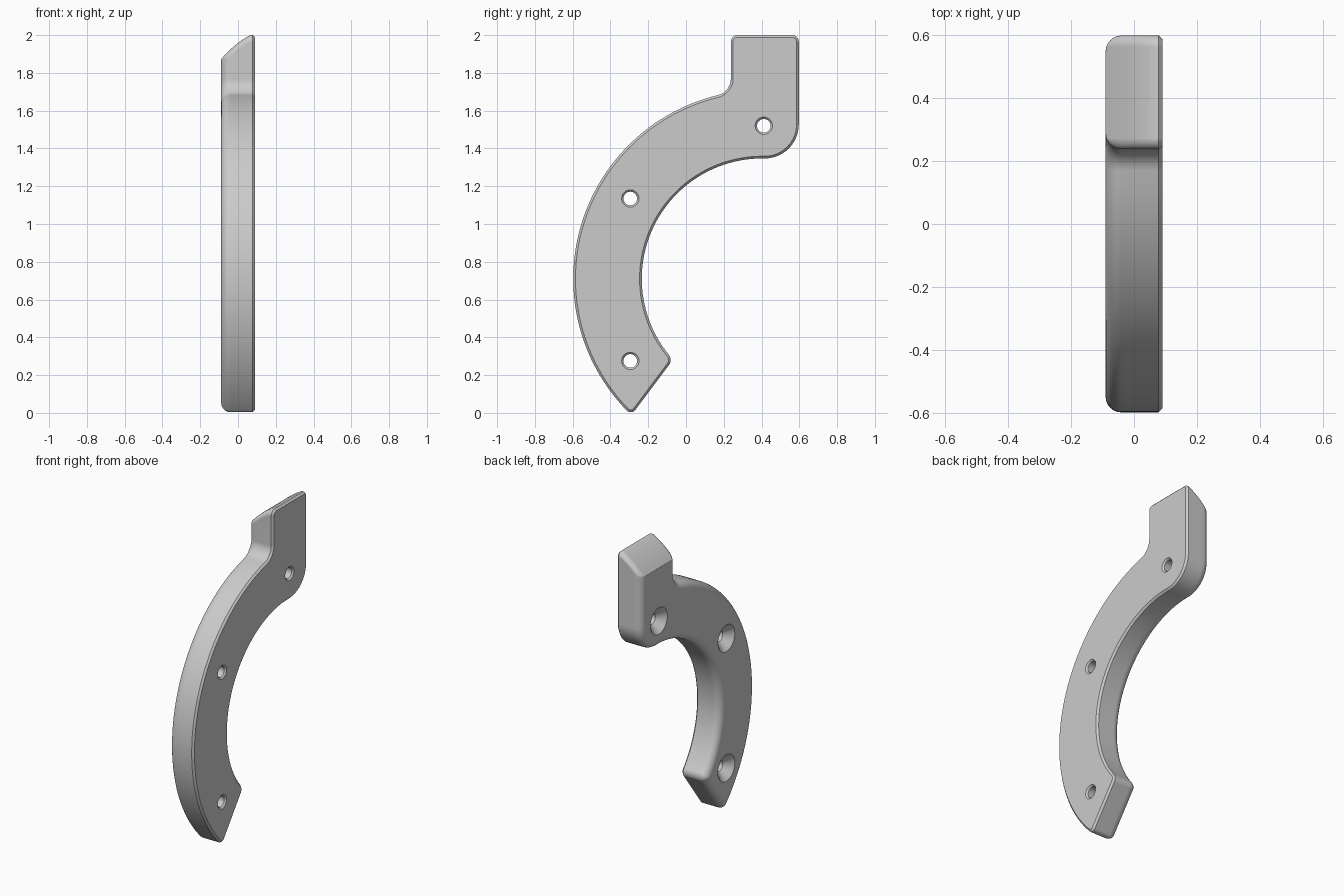
import bpy, bmesh, math
from mathutils import Vector

if "Cube" in bpy.data.objects:
    bpy.data.objects.remove(bpy.data.objects["Cube"], do_unlink=True)

HALF = 0.09                       # half thickness along x
CENTRE = Vector((0.403, 0.71))    # arc centre in (y, z)
R_OUT, R_IN = 1.0, 0.637
BACK, NECK = 0.597, 0.237         # y of the tab's two sides
ROUND = 0.05                      # soft edge radius on the -x face


def on_arc(r, a):
    return CENTRE + r * Vector((math.cos(a), math.sin(a)))


def angle_of(p):
    v = p - CENTRE
    return math.atan2(v.y, v.x) % math.tau


def arc(r, a0, a1, n):
    return [on_arc(r, a0 + (a1 - a0) * i / n) for i in range(n + 1)]


def corner(a, p, b, n=8):
    """Conic blend from a to b around the sharp corner p."""
    pts = []
    for i in range(n + 1):
        t = i / n
        wa, wp, wb = (1 - t) ** 2, math.sqrt(2) * t * (1 - t), t * t
        pts.append((a * wa + p * wp + b * wb) / (wa + wp + wb))
    return pts


def outline(d, top):
    """Bracket outline inset by d, with the tab ending at height top."""
    ro, ri = R_OUT - d, R_IN + d
    small = max(0.035 - d, 0.006)
    down, right = Vector((0, -1)), Vector((1, 0))
    # tab corners
    tr, tl = Vector((BACK - d, top)), Vector((NECK + d, top))
    pts = corner(tr + down * small, tr, tr - right * small)
    pts += corner(tl + right * small, tl, tl + down * small)
    # concave neck where the tab meets the outer arc
    y = NECK + d
    neck = Vector((y, CENTRE.y + math.sqrt(ro ** 2 - (y - CENTRE.x) ** 2)))
    t = 0.07 + d
    start = angle_of(neck) + t / ro
    pts += corner(neck - down * t, neck, on_arc(ro, start))
    # slanted lower end crossing both arcs
    along = Vector((0.6, 0.8))
    base = Vector((-0.175, 0.14)) + Vector((-0.8, 0.6)) * d
    b = (base - CENTRE).dot(along)
    q = (base - CENTRE).length_squared
    tip = base + along * (-b - math.sqrt(b * b - q + ro * ro))
    heel = base + along * (-b - math.sqrt(b * b - q + ri * ri))
    end = angle_of(tip) - small / ro
    pts += arc(ro, start, end, 64)[1:-1]
    pts += corner(on_arc(ro, end), tip, tip + along * small)
    inner = angle_of(heel) - small / ri
    pts += corner(heel - along * small, heel, on_arc(ri, inner))
    pts += arc(ri, inner, math.pi / 2, 48)[1:]
    # large rounded elbow
    elbow, t = Vector((BACK - d, CENTRE.y + ri)), 0.18 - d
    pts += corner(elbow - right * t, elbow, elbow - down * t, 14)
    return pts


def loft(name, stacks):
    """Closed solids from stacks of (x, outline) rings."""
    bm = bmesh.new()
    for rings in stacks:
        loops = [[bm.verts.new((x, p.x, p.y)) for p in pts] for x, pts in rings]
        for a, b in zip(loops, loops[1:]):
            n = len(a)
            for i in range(n):
                j = (i + 1) % n
                bm.faces.new((a[i], a[j], b[j], b[i]))
        bm.faces.new(loops[0])
        bm.faces.new(loops[-1])
    bmesh.ops.recalc_face_normals(bm, faces=bm.faces)
    mesh = bpy.data.meshes.new(name)
    bm.to_mesh(mesh)
    bm.free()
    obj = bpy.data.objects.new(name, mesh)
    bpy.context.collection.objects.link(obj)
    return obj


# Layers across the thickness: chamfer, straight wall, rounded edge
def top_at(x):
    u = max(0, 0.065 - x)
    return 2 - 0.5 * u - 2.1 * u * u


layers = [(HALF, 0.012, 1.988), (HALF - 0.012, 0, 2)]
layers += [(x, 0, top_at(x)) for x in (0.065, 0.045, 0.025, 0.005, -0.02)]
for i in range(9):
    a = math.pi / 2 * i / 8
    x = -HALF + ROUND * (1 - math.sin(a))
    layers.append((x, ROUND * (1 - math.cos(a)), top_at(x)))
bracket = loft("curved_bracket", [[(x, outline(d, top)) for x, d, top in layers]])

# Countersunk screw holes
profile = [(-0.1, 0.098), (-0.038, 0.036), (0.08, 0.036), (0.1, 0.056)]
stacks = []
for y, z in ((0.412, 1.52), (-0.295, 1.135), (-0.295, 0.275)):
    stacks.append([(x, [Vector((y + r * math.cos(k * math.tau / 40),
                                z + r * math.sin(k * math.tau / 40)))
                        for k in range(40)]) for x, r in profile])
cutter = loft("hole_cutter", stacks)
cutter.hide_render = True

bpy.ops.object.select_all(action='DESELECT')
bpy.context.view_layer.objects.active = bracket
bracket.select_set(True)
cut = bracket.modifiers.new("screw_holes", 'BOOLEAN')
cut.operation, cut.solver, cut.object = 'DIFFERENCE', 'EXACT', cutter
bpy.ops.object.modifier_apply(modifier=cut.name)
bpy.data.objects.remove(cutter, do_unlink=True)

# Grey finish
grey = bpy.data.materials.new("plain_grey")
grey.use_nodes = True
colour = (0.6, 0.6, 0.6, 1)
grey.diffuse_color = colour
grey.node_tree.nodes["Principled BSDF"].inputs["Base Color"].default_value = colour
bracket.data.materials.clear()
bracket.data.materials.append(grey)

bpy.ops.object.shade_smooth_by_angle(angle=math.radians(30))
normals = bracket.modifiers.new("flat_face_normals", 'WEIGHTED_NORMAL')
normals.keep_sharp = True
